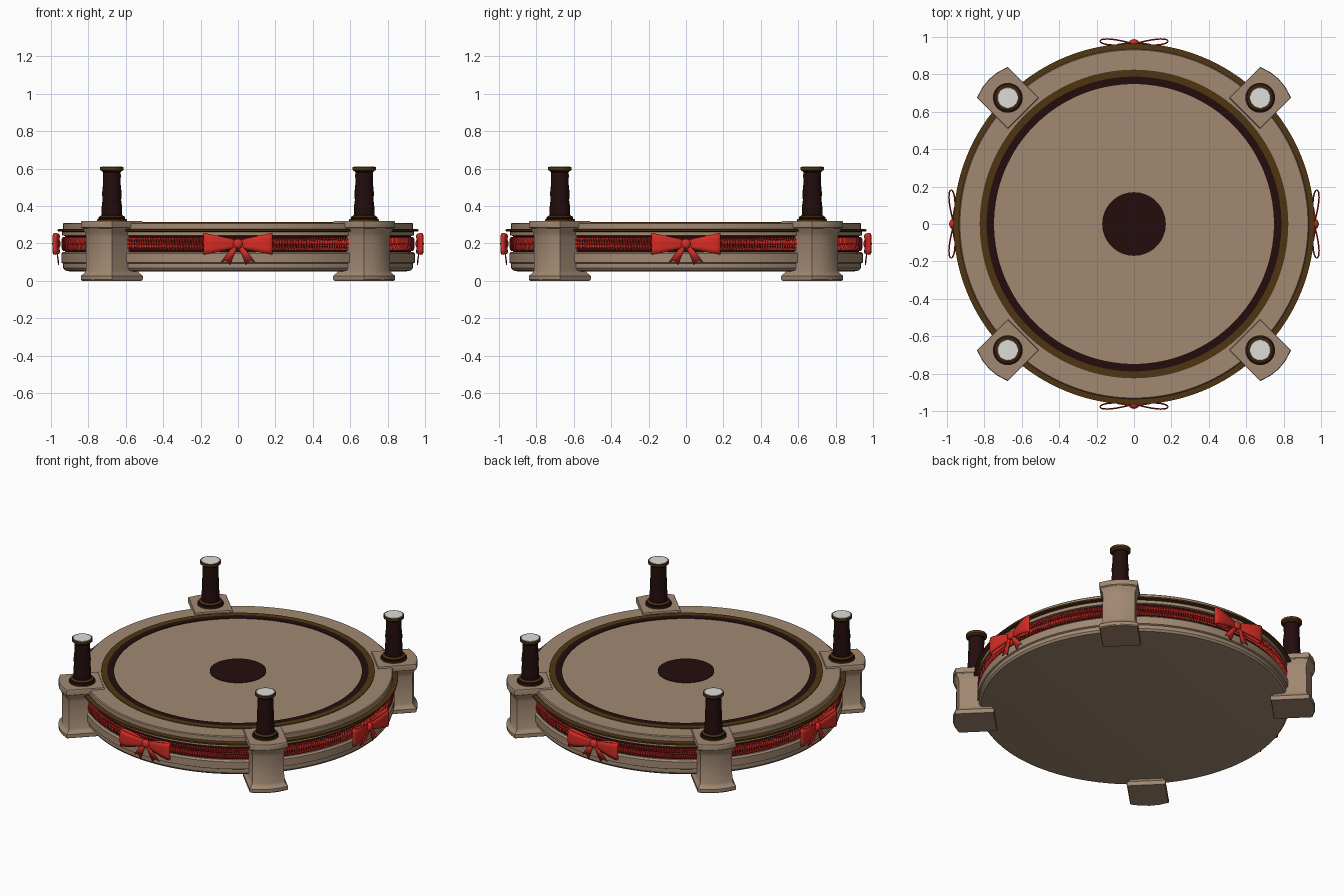
import bpy, bmesh, math
from mathutils import Matrix

if "Cube" in bpy.data.objects:
    bpy.data.objects.remove(bpy.data.objects["Cube"])

TAU = 2 * math.pi


def material(name, rgb):
    m = bpy.data.materials.new(name)
    m.diffuse_color = (*rgb, 1)
    m.use_nodes = True
    m.node_tree.nodes["Principled BSDF"].inputs["Base Color"].default_value = m.diffuse_color
    return m


TAN = material("tan stone", (0.36, 0.25, 0.17))
DARK = material("dark brown", (0.017, 0.004, 0.004))
GOLD = material("old gold", (0.08, 0.036, 0.006))
RED = material("ribbon red", (0.66, 0.026, 0.018))
WHITE = material("white", (0.72, 0.72, 0.70))


def finish(name, bm, mats, matrix=None, angle=35):
    bmesh.ops.remove_doubles(bm, verts=bm.verts, dist=1e-5)
    bmesh.ops.recalc_face_normals(bm, faces=bm.faces)
    me = bpy.data.meshes.new(name)
    bm.to_mesh(me)
    bm.free()
    for m in mats:
        me.materials.append(m)
    me.shade_smooth()
    me.set_sharp_from_angle(angle=math.radians(angle))
    ob = bpy.data.objects.new(name, me)
    bpy.context.collection.objects.link(ob)
    if matrix:
        ob.matrix_world = matrix
    return ob


def skin(bm, rings, closed=True, mats=None):
    """Join successive rings of points with quads."""
    vs = [[bm.verts.new(p) for p in r] for r in rings]
    for i in range(len(vs) - 1):
        n = len(vs[i])
        for j in range(n if closed else n - 1):
            k = (j + 1) % n
            f = bm.faces.new((vs[i][j], vs[i][k], vs[i + 1][k], vs[i + 1][j]))
            f.material_index = mats[i] if mats else 0
    return vs


def lathe(name, profile, mats, seg=128, matrix=None):
    """profile: (radius, z, material of the step up to the next point)."""
    bm = bmesh.new()
    rings = [[(r * math.cos(TAU * j / seg), r * math.sin(TAU * j / seg), z)
              for j in range(seg)] for r, z, _ in profile]
    vs = skin(bm, rings, True, [p[2] for p in profile])
    bm.faces.new(vs[0]).material_index = profile[0][2]
    bm.faces.new(vs[-1]).material_index = profile[-1][2]
    return finish(name, bm, mats, matrix)


# Round platform with the recessed dark band and gold rim
lathe("platform", [
    (0.90, 0.05, 0), (0.925, 0.055, 0), (0.935, 0.068, 0), (0.935, 0.092, 0),
    (0.945, 0.097, 0), (0.945, 0.145, 0), (0.935, 0.155, 0), (0.925, 0.155, 1),
    (0.925, 0.24, 0), (0.94, 0.242, 0), (0.94, 0.262, 2), (0.965, 0.265, 2),
    (0.965, 0.275, 2), (0.935, 0.277, 0), (0.935, 0.305, 0), (0.93, 0.31, 0),
], [TAN, DARK, GOLD], 160)


# Inlaid rings and centre disc on the top
def ring(name, r0, r1, mat, z=0.314):
    bm = bmesh.new()
    prof = [(r0, 0.308), (r0, z), (r1, z), (r1, 0.308)]
    skin(bm, [[(r * math.cos(TAU * j / 128), r * math.sin(TAU * j / 128), h)
               for j in range(128)] for r, h in prof])
    finish(name, bm, [mat])


ring("gold_ring", 0.788, 0.825, GOLD)
ring("dark_ring", 0.748, 0.788, DARK)
lathe("centre_disc", [(0.17, 0.308, 0), (0.17, 0.314, 0)], [DARK], 64)


# Woven red trim: crossing wave strands with edge cords
def strand(name, waves, amp, phase, z0, w, n):
    bm = bmesh.new()
    rings = []
    for i in range(n):
        a = TAU * i / n
        p = waves * a + phase
        r, z = 0.934 + 0.004 * math.cos(p), z0 + amp * math.sin(p)
        c, s = math.cos(a), math.sin(a)
        # lens-shaped section, widened along the band
        sec = [(0.006, 0, 0), (0, w, w * 0.8), (-0.006, 0, 0), (0, -w, -w * 0.8)]
        rings.append([((r + d) * c - t * s, (r + d) * s + t * c, z + h)
                      for d, t, h in sec])
    skin(bm, rings + rings[:1])
    finish(name, bm, [RED])


strand("trim_wave_a", 190, 0.033, 0, 0.197, 0.005, 1520)
strand("trim_wave_b", 190, 0.033, math.pi, 0.197, 0.005, 1520)
strand("trim_cord", 0, 0, 0, 0.197, 0.004, 160)


# Corner pillars with flared base and cap, bowed on the outer face
def pillar(name, matrix):
    bm = bmesh.new()
    levels = [(0.113, 0), (0.117, 0.006), (0.117, 0.026), (0.109, 0.036),
              (0.104, 0.042), (0.098, 0.055), (0.097, 0.235), (0.100, 0.255),
              (0.108, 0.272), (0.110, 0.28), (0.117, 0.286), (0.117, 0.314),
              (0.114, 0.32)]
    rings = []
    for h, z in levels:
        face = [(h + 0.025 * (1 - q * q), h * q, z) for q in (-1, -.5, 0, .5, 1)]
        rings.append(face + [(-h, h, z), (-h, -h, z)])
    vs = skin(bm, rings)
    bm.faces.new(vs[0])
    bm.faces.new(vs[-1])
    finish(name, bm, [TAN], matrix, 30)


# Short posts with gold collars and white tops
POST = [(0.080, 0.318, 2), (0.080, 0.328, 0), (0.070, 0.332, 0), (0.070, 0.342, 2),
        (0.060, 0.347, 0), (0.054, 0.352, 0), (0.054, 0.40, 0), (0.050, 0.43, 0),
        (0.052, 0.47, 0), (0.047, 0.52, 0), (0.048, 0.565, 0), (0.046, 0.578, 0),
        (0.052, 0.586, 2), (0.063, 0.592, 2), (0.063, 0.608, 2), (0.055, 0.608, 1),
        (0.054, 0.610, 1)]
for k in range(4):
    a = math.pi / 4 + k * math.pi / 2
    m = Matrix.Rotation(a, 4, 'Z') @ Matrix.Translation((0.954, 0, 0))
    pillar(f"pillar_{k + 1}", m)
    lathe(f"post_{k + 1}", POST, [DARK, WHITE, GOLD], 32, m)


# Ribbon bow: two loops, two notched tails and a knot
def bow(name, matrix):
    bm = bmesh.new()
    for side in (-1, 1):
        rings = []
        for i in range(25):
            t = TAU * i / 24
            s = (1 - math.cos(t)) / 2
            x = 0.012 + 0.170 * s
            y = -(0.962 + 0.014 * s + 0.021 * math.sin(t) * (0.35 + 0.65 * s))
            h = 0.018 + 0.040 * s ** 0.8
            rings.append([(side * x, y - 0.003 * (1 - q * q), 0.197 + h * q)
                          for q in (-1, -0.5, 0, 0.5, 1)])
        skin(bm, rings, False)
        # tail rows: inner edge, middle, outer edge
        rows = [[(0.0, 0.18), (0.008, 0.19), (0.016, 0.197)],
                [(0.022, 0.138), (0.036, 0.145), (0.052, 0.152)],
                [(0.042, 0.085), (0.066, 0.108), (0.092, 0.098)]]
        skin(bm, [[(side * x, -(0.972 - 0.006 * i), z) for x, z in row]
                  for i, row in enumerate(rows)], False)
    ob = finish(name, bm, [RED], matrix, 60)
    mod = ob.modifiers.new("ribbon thickness", 'SOLIDIFY')
    mod.thickness, mod.offset = 0.005, 0
    bm = bmesh.new()
    bmesh.ops.create_uvsphere(bm, u_segments=20, v_segments=12, radius=1)
    bmesh.ops.scale(bm, verts=bm.verts, vec=(0.027, 0.02, 0.027))
    bmesh.ops.translate(bm, verts=bm.verts, vec=(0, -0.968, 0.197))
    finish(name + "_knot", bm, [RED], matrix)


for k in range(4):
    bow(f"bow_{k + 1}", Matrix.Rotation(k * math.pi / 2, 4, 'Z'))
